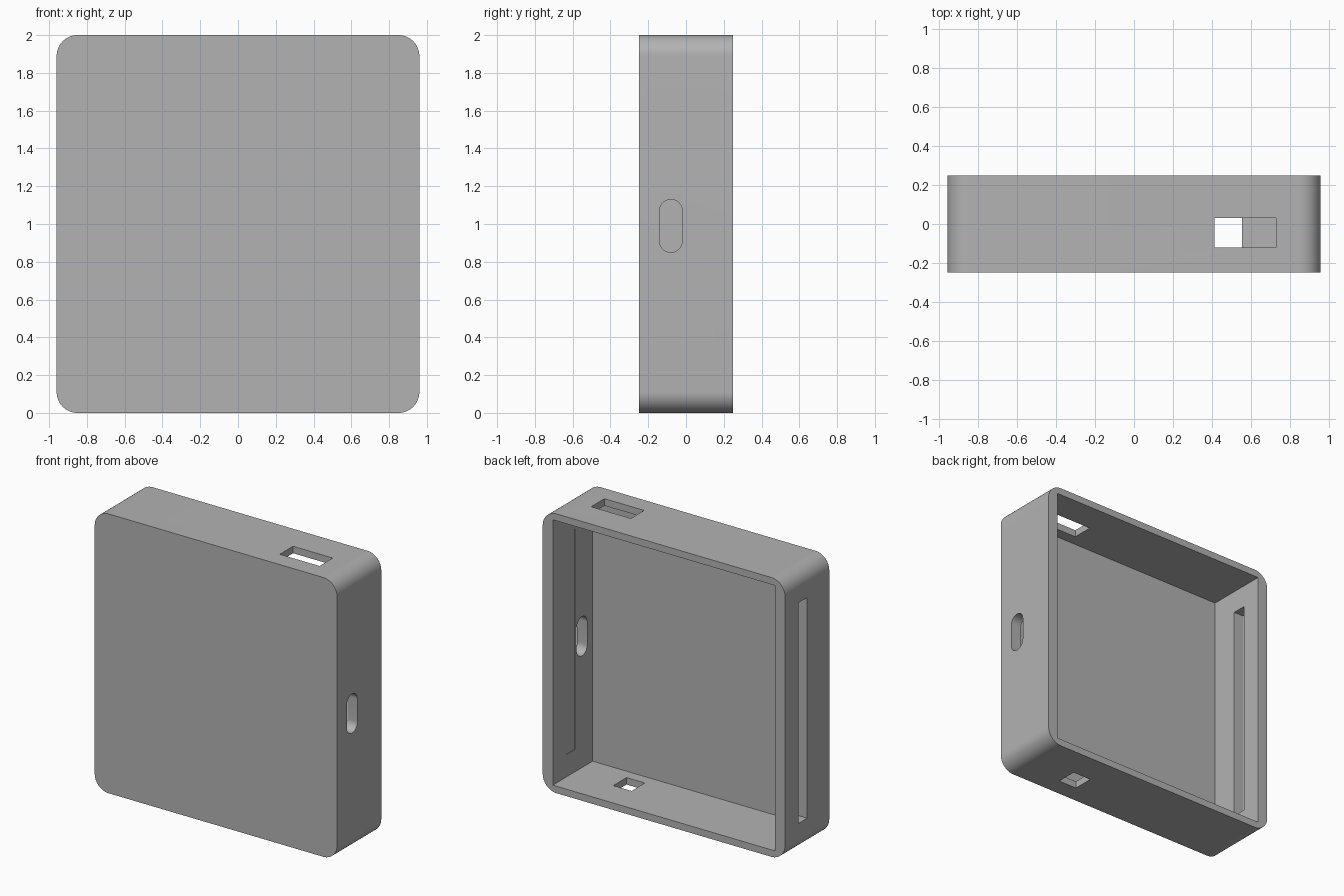
import bpy
import bmesh
import math

cube = bpy.data.objects.get("Cube")
if cube:
    bpy.data.objects.remove(cube, do_unlink=True)

W, D, H = 0.96, 0.25, 2.0      # half width, half depth, height

grey = bpy.data.materials.new("plain grey")
grey.use_nodes = True
colour = (0.45, 0.45, 0.45, 1)
grey.diffuse_color = colour
grey.node_tree.nodes["Principled BSDF"].inputs["Base Color"].default_value = colour


def rounded_outline(u0, u1, v0, v1, r, steps):
    """Points of a rounded rectangle, counter-clockwise."""
    corners = [(u1 - r, v1 - r), (u0 + r, v1 - r), (u0 + r, v0 + r), (u1 - r, v0 + r)]
    return [(cu + r * math.cos(a), cv + r * math.sin(a))
            for q, (cu, cv) in enumerate(corners)
            for a in [(q + i / steps) * math.pi / 2 for i in range(steps + 1)]]


def prism(name, points, offset):
    """Solid made by sweeping a loop of 3D points along an offset."""
    bm = bmesh.new()
    face = bm.faces.new([bm.verts.new(p) for p in points])
    swept = bmesh.ops.extrude_face_region(bm, geom=[face])["geom"]
    bmesh.ops.translate(bm, vec=offset,
                        verts=[v for v in swept if isinstance(v, bmesh.types.BMVert)])
    bmesh.ops.remove_doubles(bm, verts=bm.verts, dist=1e-5)
    bmesh.ops.recalc_face_normals(bm, faces=bm.faces)
    mesh = bpy.data.meshes.new(name)
    bm.to_mesh(mesh)
    bm.free()
    mesh.materials.append(grey)
    obj = bpy.data.objects.new(name, mesh)
    bpy.context.collection.objects.link(obj)
    return obj


def box(name, x0, x1, y0, y1, z0, z1):
    loop = [(x0, y0, z0), (x1, y0, z0), (x1, y1, z0), (x0, y1, z0)]
    return prism(name, loop, (0, 0, z1 - z0))


# Shell block with rounded upright corners
shell = prism("case_shell",
              [(x, -D, z) for x, z in rounded_outline(-W, W, 0, H, 0.11, 16)],
              (0, 2 * D, 0))

# Cavity open at the back, and the openings in the walls
button_hole = [(0.8, y, z) for y, z in rounded_outline(-0.14, -0.02, 0.85, 1.13, 0.06, 10)]
cutters = [
    box("cavity", -0.88, 0.88, -0.20, 0.4, 0.05, 1.95),
    box("long_side_slot", -1.1, 0.884, 0.0, 0.10, 0.21, 1.79),
    box("top_opening", 0.415, 0.73, -0.12, 0.03, 1.8, 2.2),
    box("bottom_opening", 0.41, 0.555, -0.12, 0.03, -0.2, 0.2),
    prism("side_button_hole", button_hole, (0.3, 0, 0)),
]
for cutter in cutters:
    cutter.hide_render = True
    cut = shell.modifiers.new(cutter.name, "BOOLEAN")
    cut.operation = "DIFFERENCE"
    cut.solver = "EXACT"
    cut.object = cutter

# Apply the cuts and drop the helpers
bpy.ops.object.select_all(action="DESELECT")
shell.select_set(True)
bpy.context.view_layer.objects.active = shell
for cutter in cutters:
    bpy.ops.object.modifier_apply(modifier=cutter.name)
    bpy.data.objects.remove(cutter, do_unlink=True)

bpy.ops.object.shade_smooth_by_angle(angle=math.radians(30))
